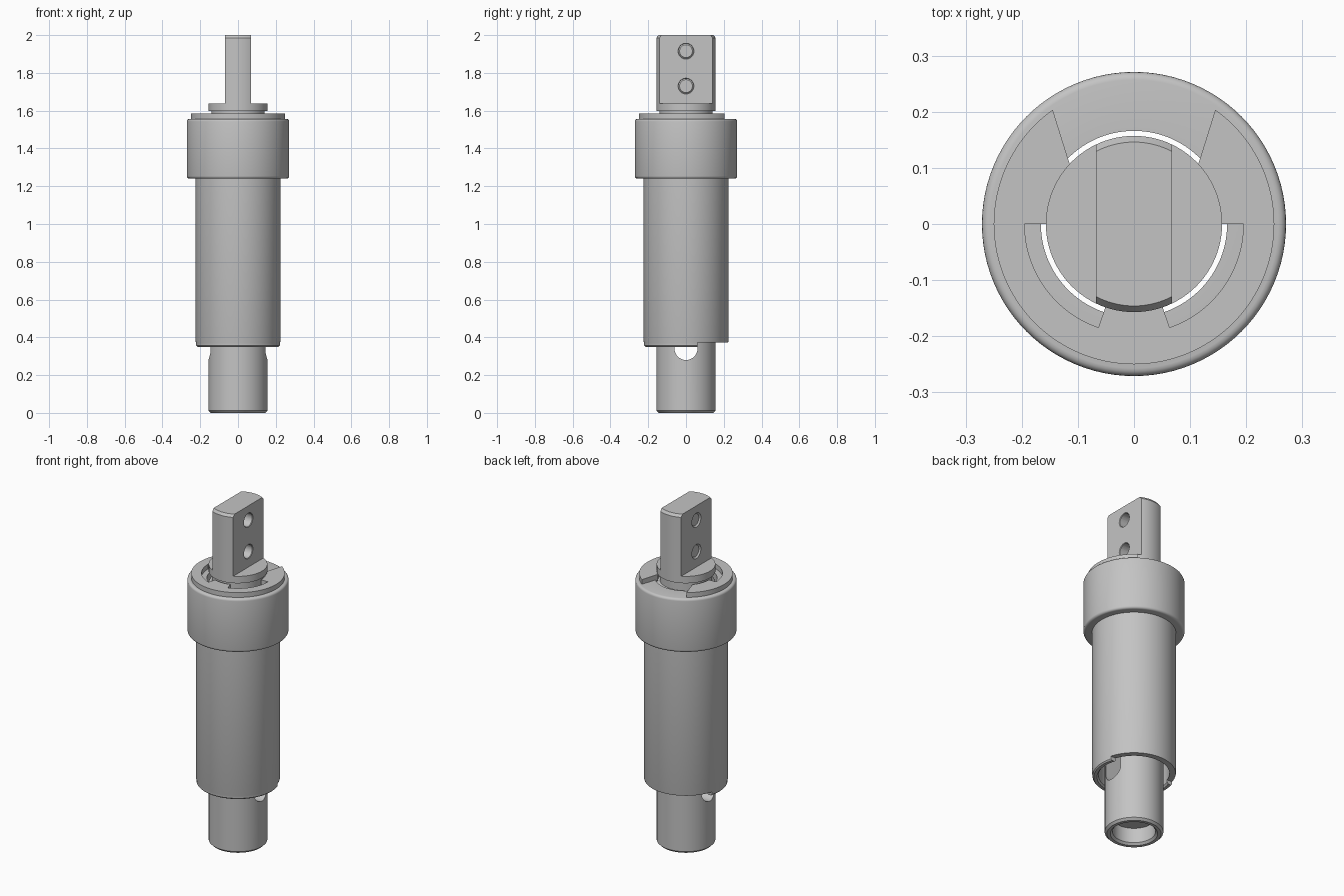
import bpy
import bmesh
from math import cos, sin, pi, radians
from mathutils import Matrix

cube = bpy.data.objects.get("Cube")
if cube:
    bpy.data.objects.remove(cube)

steel = bpy.data.materials.new("grey steel")
steel.use_nodes = True
GREY = (0.55, 0.55, 0.55, 1)
steel.diffuse_color = GREY
steel.node_tree.nodes["Principled BSDF"].inputs["Base Color"].default_value = GREY


def make_object(name, bm):
    bmesh.ops.recalc_face_normals(bm, faces=bm.faces)
    mesh = bpy.data.meshes.new(name)
    bm.to_mesh(mesh)
    bm.free()
    mesh.materials.append(steel)
    obj = bpy.data.objects.new(name, mesh)
    bpy.context.collection.objects.link(obj)
    return obj


def revolve(name, profile, steps=96):
    """Spin an (r, z) outline about z; the outline closes on itself."""
    bm = bmesh.new()
    rings = [[bm.verts.new((r * cos(2 * pi * i / steps), r * sin(2 * pi * i / steps), z))
              for i in range(steps)] if r > 0 else [bm.verts.new((0, 0, z))]
             for r, z in profile]
    for a, b in zip(rings, rings[1:] + rings[:1]):
        for i in range(steps):
            j = (i + 1) % steps
            if len(a) == 1 and len(b) == 1:
                break
            if len(a) == 1:
                bm.faces.new((a[0], b[j], b[i]))
            elif len(b) == 1:
                bm.faces.new((a[i], a[j], b[0]))
            else:
                bm.faces.new((a[i], a[j], b[j], b[i]))
    return make_object(name, bm)


def prism(name, points, z0, z1):
    """Upright prism over an (x, y) outline."""
    bm = bmesh.new()
    base = bm.faces.new([bm.verts.new((x, y, z0)) for x, y in points])
    top = bmesh.ops.extrude_face_region(bm, geom=[base])["geom"]
    bmesh.ops.translate(bm, vec=(0, 0, z1 - z0),
                        verts=[v for v in top if isinstance(v, bmesh.types.BMVert)])
    return make_object(name, bm)


def box(name, x0, x1, y0, y1, z0, z1):
    return prism(name, [(x0, y0), (x1, y0), (x1, y1), (x0, y1)], z0, z1)


def x_cone(name, r0, r1, x, depth, z):
    """Cylinder or cone lying along x."""
    bm = bmesh.new()
    bmesh.ops.create_cone(bm, cap_ends=True, segments=40, radius1=r0, radius2=r1, depth=depth,
                          matrix=Matrix.Translation((x, 0, z)) @ Matrix.Rotation(pi / 2, 4, 'Y'))
    return make_object(name, bm)


def cut(target, *cutters):
    bpy.context.view_layer.objects.active = target
    for cutter in cutters:
        cutter.hide_render = True
        mod = target.modifiers.new("cut", 'BOOLEAN')
        mod.operation, mod.solver, mod.object = 'DIFFERENCE', 'EXACT', cutter
        bpy.ops.object.modifier_apply(modifier=mod.name)
        bpy.data.objects.remove(cutter)


# Plunger: turned rod with a neck, a flange and a blind stepped bore
R = 0.157
plunger = revolve("plunger", [
    (0, 0.45), (0.035, 0.45), (0.035, 0.1), (0.115, 0.1), (0.115, 0.012), (0.127, 0),
    (R - 0.012, 0), (R, 0.012), (R, 1.53), (0.14, 1.545), (0.14, 1.597),
    (R, 1.597), (R, 1.985), (R - 0.011, 2), (0, 2)])

# Flat tang with two countersunk cross holes
TANG = 0.068
for side in (-1, 1):
    x0, x1 = sorted((side * TANG, side * 0.3))
    cut(plunger, box("flat_cutter", x0, x1, -0.3, 0.3, 1.638, 2.1))
for z in (1.73, 1.915):
    cut(plunger, x_cone("hole", 0.039, 0.039, 0, 0.4, z),
        x_cone("sink_left", 0.034, 0.05, TANG, 0.016, z),
        x_cone("sink_right", 0.05, 0.034, -TANG, 0.016, z))

# Cross slot through the lower rod
SLOT = 0.061
cut(plunger, x_cone("slot_end", SLOT, SLOT, 0, 0.5, 0.341),
    box("slot", -0.25, 0.25, -SLOT, SLOT, 0.341, 0.6))

# Thin-walled sleeve with a part-round lip at its foot
sleeve = revolve("sleeve", [
    (0.19, 0.36), (0.198, 0.35), (0.215, 0.35), (0.222, 0.357), (0.222, 0.37),
    (0.225, 0.38), (0.225, 1.3), (0.19, 1.3)])
cut(sleeve, box("lip_cutter", -0.3, 0.3, 0.062, 0.3, 0.3, 0.373))

# Wide collar with softened rims
rim = 0.014
arc = [(rim * cos(a * pi / 8), rim * sin(a * pi / 8)) for a in range(5)]
outer, low, high = 0.271, 1.24, 1.557
collar = revolve("collar", [(0.166, low)]
                 + [(outer - rim + c, low + rim - s) for c, s in reversed(arc)]
                 + [(outer - rim + c, high - rim + s) for c, s in arc]
                 + [(0.166, high)])

# Stop ring with a rear wedge notch and two curved front recesses
stop_ring = revolve("stop_ring", [(0.15, 1.55), (0.25, 1.55), (0.25, 1.585), (0.15, 1.585)])
cut(stop_ring, prism("notch", [(-0.1, 0.06), (0.1, 0.06), (0.175, 0.3), (-0.175, 0.3)], 1.5, 1.65))
for side in (-1, 1):
    angles = [radians(-71 * i / 20) for i in range(21)]
    sector = [(side * 0.195 * cos(a), 0.195 * sin(a)) for a in angles]
    sector += [(side * 0.1 * cos(a), 0.1 * sin(a)) for a in reversed(angles)]
    cut(stop_ring, prism("recess", sector, 1.5, 1.65))

# Smooth the turned surfaces, keep machined edges crisp
for obj in (plunger, sleeve, collar, stop_ring):
    bpy.ops.object.select_all(action='DESELECT')
    obj.select_set(True)
    bpy.context.view_layer.objects.active = obj
    bpy.ops.object.shade_smooth_by_angle(angle=radians(28))
